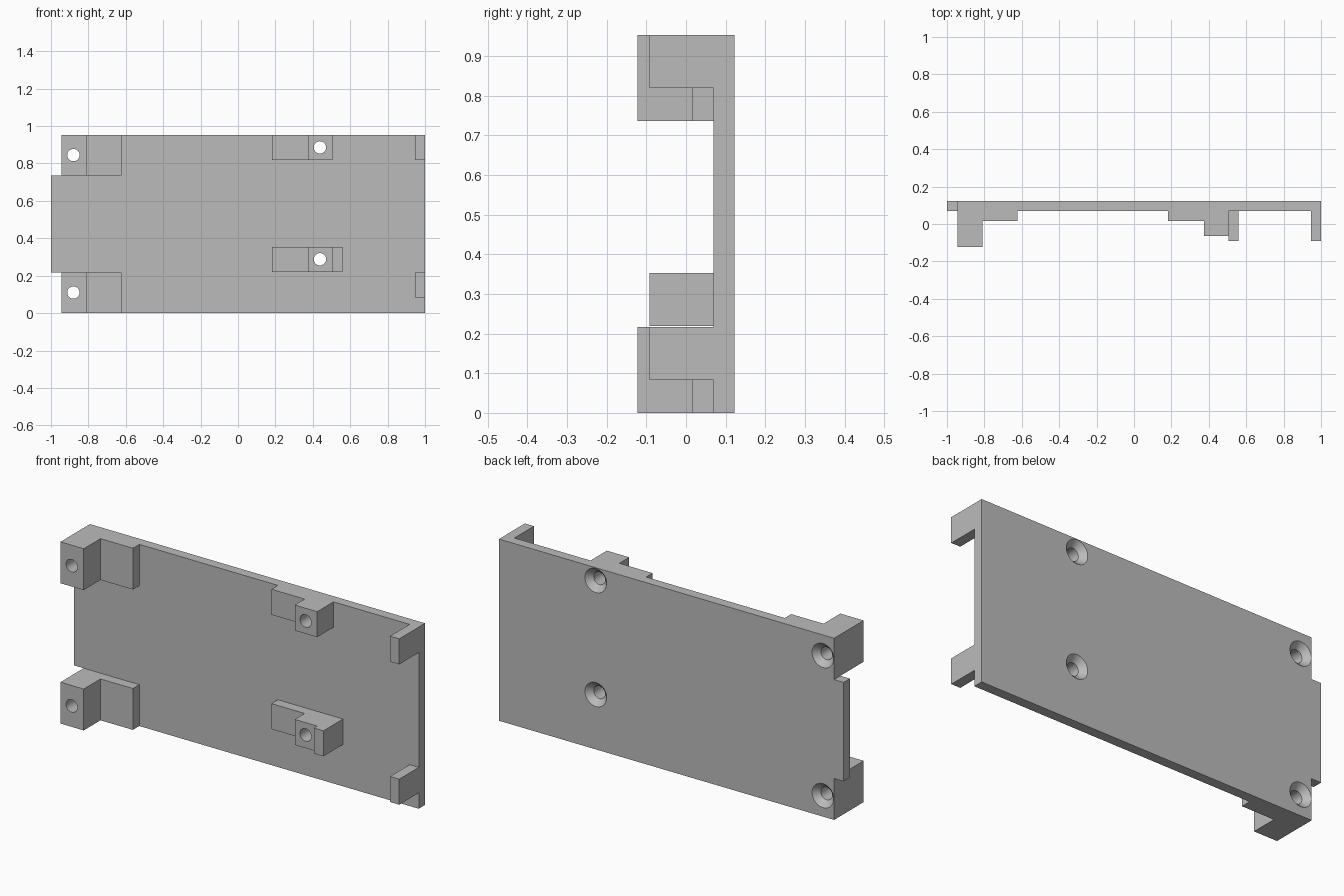
import bpy, bmesh, math

cube = bpy.data.objects.get("Cube")
if cube:
    bpy.data.objects.remove(cube)

grey = bpy.data.materials.new("plain_grey")
grey.use_nodes = True
COLOUR = (0.5, 0.5, 0.5, 1)
grey.diffuse_color = COLOUR
grey.node_tree.nodes["Principled BSDF"].inputs["Base Color"].default_value = COLOUR

BACK, FRONT, HEIGHT = 0.122, 0.07, 0.953   # plate faces and height
STEP = 0.017                               # front of the low pads


def extrude(name, outline, direction):
    """Solid made by sweeping a flat outline along a vector."""
    bm = bmesh.new()
    face = bm.faces.new([bm.verts.new(p) for p in outline])
    swept = bmesh.ops.extrude_face_region(bm, geom=[face])["geom"]
    verts = [v for v in swept if isinstance(v, bmesh.types.BMVert)]
    bmesh.ops.translate(bm, verts=verts, vec=direction)
    bmesh.ops.recalc_face_normals(bm, faces=bm.faces)
    mesh = bpy.data.meshes.new(name)
    bm.to_mesh(mesh)
    bm.free()
    mesh.materials.append(grey)
    obj = bpy.data.objects.new(name, mesh)
    bpy.context.collection.objects.link(obj)
    return obj


def mount(name, steps, bottom, top):
    """Stepped block on the plate: steps are (x start, x end, front y)."""
    outline = [(steps[0][0], FRONT, bottom)]
    for x0, x1, y in steps:
        outline += [(x0, y, bottom), (x1, y, bottom)]
    outline.append((steps[-1][1], FRONT, bottom))
    return extrude(name, outline, (0, 0, top - bottom))


def screw_cutter(name, x, z):
    """Through hole with a countersink at the back, as one lathed tool."""
    profile = [(0.033, -0.3), (0.033, BACK - 0.03), (0.063, BACK), (0.063, 0.2)]
    bm = bmesh.new()
    n = 40
    rings = [[bm.verts.new((x + r * math.cos(math.tau * i / n), y,
                            z + r * math.sin(math.tau * i / n)))
              for i in range(n)] for r, y in profile]
    for a, b in zip(rings, rings[1:]):
        for i in range(n):
            j = (i + 1) % n
            bm.faces.new((a[i], a[j], b[j], b[i]))
    bm.faces.new(rings[0])
    bm.faces.new(rings[-1])
    bmesh.ops.recalc_face_normals(bm, faces=bm.faces)
    mesh = bpy.data.meshes.new(name)
    bm.to_mesh(mesh)
    bm.free()
    mesh.materials.append(grey)
    obj = bpy.data.objects.new(name, mesh)
    bpy.context.collection.objects.link(obj)
    obj.hide_render = True
    return obj


# Base plate with two notched corners
plate = extrude("base_plate", [
    (-0.945, FRONT, 0), (1, FRONT, 0), (1, FRONT, HEIGHT), (-0.945, FRONT, HEIGHT),
    (-0.945, FRONT, 0.736), (-1, FRONT, 0.736), (-1, FRONT, 0.217), (-0.945, FRONT, 0.217),
], (0, BACK - FRONT, 0))

# Stepped screw mounts
corner = [(-0.945, -0.81, -BACK), (-0.81, -0.622, STEP)]
middle = [(0.182, 0.375, STEP), (0.375, 0.505, -0.065)]
stop = [(0.505, 0.56, -0.092)]
mounts = [
    (mount("lower_corner_mount", corner, 0, 0.217), -0.88, 0.11),
    (mount("upper_corner_mount", corner, 0.736, HEIGHT), -0.88, 0.845),
    (mount("lower_middle_mount", middle + stop, 0.219, 0.353), 0.438, 0.288),
    (mount("upper_middle_mount", middle, 0.819, HEIGHT), 0.438, 0.886),
]

# End stops on the left edge
lip = [(0.947, 1, -0.092)]
mount("lower_end_stop", lip, 0.083, 0.217)
mount("upper_end_stop", lip, 0.819, HEIGHT)

# Countersunk screw holes through mounts and plate
cutters = []
for block, x, z in mounts:
    cutter = screw_cutter(block.name + "_hole_cutter", x, z)
    cutters.append(cutter)
    for target in (block, plate):
        cut = target.modifiers.new("screw_hole", "BOOLEAN")
        cut.operation = "DIFFERENCE"
        cut.solver = "EXACT"
        cut.object = cutter

# Apply the cuts, drop the tools and smooth the hole walls
for obj in [plate] + [m[0] for m in mounts]:
    bpy.ops.object.select_all(action="DESELECT")
    obj.select_set(True)
    bpy.context.view_layer.objects.active = obj
    for mod in list(obj.modifiers):
        bpy.ops.object.modifier_apply(modifier=mod.name)
    bpy.ops.object.shade_smooth_by_angle(angle=math.radians(30))
for cutter in cutters:
    bpy.data.objects.remove(cutter)
